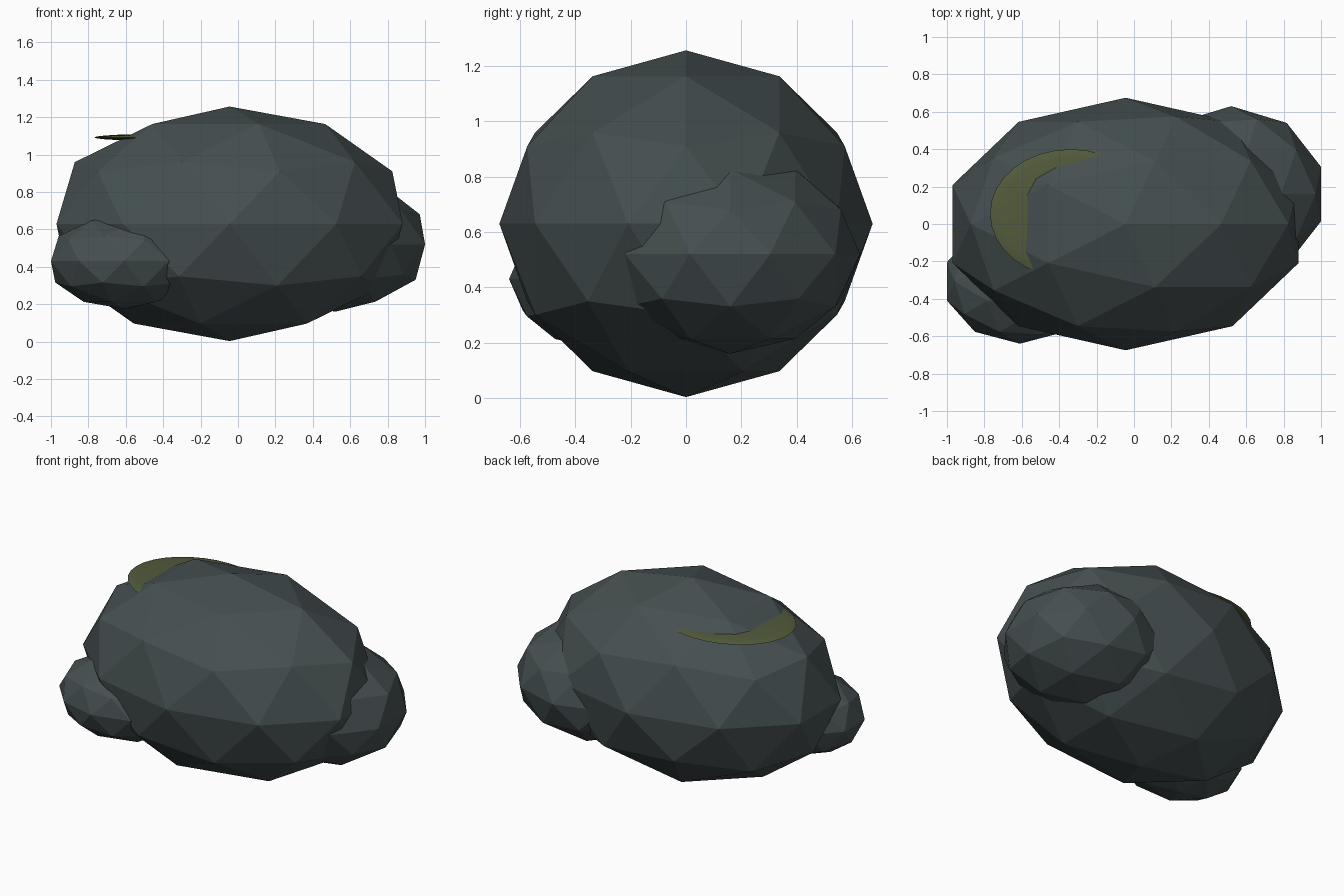
import bpy

if "Cube" in bpy.data.objects:
    bpy.data.objects.remove(bpy.data.objects["Cube"])


def material(name, color):
    mat = bpy.data.materials.new(name)
    mat.diffuse_color = (*color, 1.0)
    mat.use_nodes = True
    mat.node_tree.nodes["Principled BSDF"].inputs["Base Color"].default_value = mat.diffuse_color
    return mat


STONE = material("dark slate", (0.060, 0.078, 0.080))
MOSS = material("moss green", (0.085, 0.105, 0.045))


def finish(name, radii, mat):
    obj = bpy.context.object
    obj.name = name
    obj.scale = radii
    bpy.ops.object.transform_apply(location=False, rotation=False, scale=True)
    obj.data.materials.append(mat)
    return obj


def boulder(name, center, radii):
    """Faceted stone: a stretched low-poly ball."""
    bpy.ops.mesh.primitive_ico_sphere_add(subdivisions=2, radius=1, location=center)
    finish(name, radii, STONE)
    bpy.ops.object.shade_flat()


# Large stone with two smaller ones sunk into its sides
boulder("main_boulder", (-0.045, 0, 0.63), (0.973, 0.675, 0.627))
boulder("back_right_boulder", (0.52, 0.16, 0.52), (0.505, 0.47, 0.36))
boulder("front_left_boulder", (-0.61, -0.307, 0.43), (0.41, 0.333, 0.255))

# Thin moss patch, mostly buried in the main stone
bpy.ops.mesh.primitive_uv_sphere_add(segments=32, ring_count=12, radius=1,
                                     location=(-0.34, 0.055, 1.092))
finish("moss_patch", (0.43, 0.345, 0.02), MOSS)
bpy.ops.object.shade_smooth_by_angle()
